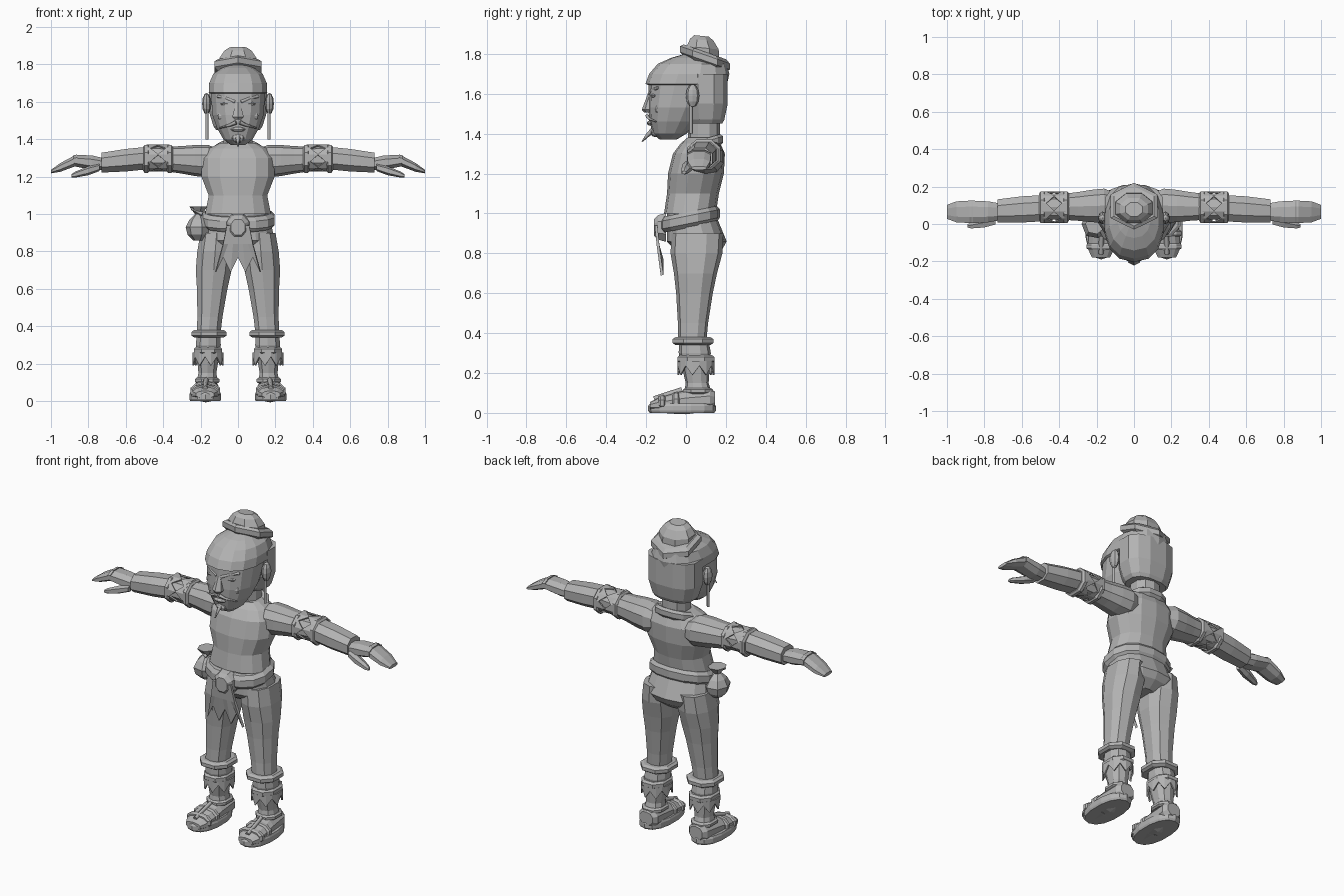
import bpy
import bmesh
import math

if "Cube" in bpy.data.objects:
    bpy.data.objects.remove(bpy.data.objects["Cube"])

# One plain grey for the whole figure
grey = bpy.data.materials.new("plain_grey")
grey.use_nodes = True
shade = [.45] * 3 + [1]
grey.diffuse_color = shade
grey.node_tree.nodes["Principled BSDF"].inputs["Base Color"].default_value = shade


def finish(name, data, mirror=False, thickness=None):
    """Link an object, colour it and add the modifiers it needs."""
    obj = bpy.data.objects.new(name, data)
    bpy.context.collection.objects.link(obj)
    data.materials.append(grey)
    if thickness:
        solid = obj.modifiers.new("thickness", "SOLIDIFY")
        solid.thickness = thickness
        solid.offset = 0
    if mirror:
        obj.modifiers.new("mirror", "MIRROR")
    return obj


def finish_mesh(bm, name, **options):
    bmesh.ops.recalc_face_normals(bm, faces=bm.faces[:])
    mesh = bpy.data.meshes.new(name)
    bm.to_mesh(mesh)
    bm.free()
    return finish(name, mesh, **options)


def place(axis, along, a, b):
    """Turn a station on an axis plus two cross coordinates into a point."""
    return {"x": (along, a, b), "y": (a, along, b), "z": (a, b, along)}[axis]


def squash(value, power):
    return math.copysign(abs(value) ** (2 / power), value)


def ring_points(axis, along, centre, wide, deep, sides, power=2, tilt=0):
    points = []
    for i in range(sides):
        angle = math.tau * (i + .5) / sides
        a = wide * squash(math.cos(angle), power)
        b = deep * squash(math.sin(angle), power)
        points.append(place(axis, along + tilt * b, centre[0] + a, centre[1] + b))
    return points


def bridge(bm, first, second):
    """Join two equal closed loops of vertices with quads."""
    for i, vert in enumerate(first):
        bm.faces.new((first[i - 1], vert, second[i], second[i - 1]))


def loft(name, axis, centre, rings, lean=(0, 0), aspect=1, sides=10, power=2.3, tilt=0, **options):
    """Skin rings of (station, width, optional depth) along a leaning line."""
    bm = bmesh.new()
    loops = []
    for along, wide, *deep in rings:
        travel = along - rings[0][0]
        middle = [c + slope * travel for c, slope in zip(centre, lean)]
        depth = deep[0] if deep else wide * aspect
        points = ring_points(axis, along, middle, wide, depth, sides, power, tilt)
        loops.append([bm.verts.new(p) for p in points])
    for low, high in zip(loops, loops[1:]):
        bridge(bm, low, high)
    bm.faces.new(loops[0])
    bm.faces.new(loops[-1])
    return finish_mesh(bm, name, **options)


def band(name, axis, centre, along, half, wide, deep, inset=.85, **options):
    """A bevelled belt of material around a part."""
    steps = ((-half, inset), (-half / 2, 1), (half / 2, 1), (half, inset))
    rings = [(along + step, wide * size, deep * size) for step, size in steps]
    return loft(name, axis, centre, rings, **options)


def fringe(name, axis, centre, along, tip, wide, deep, teeth):
    """A toothed strip reaching from a ring towards the tip station."""
    bm = bmesh.new()
    root = ring_points(axis, along, centre, wide, deep, teeth * 2)
    long = ring_points(axis, tip, centre, wide, deep, teeth * 2)
    short = ring_points(axis, (along * 2 + tip) / 3, centre, wide, deep, teeth * 2)
    edge = [long[i] if i % 2 else short[i] for i in range(teeth * 2)]
    bridge(bm, [bm.verts.new(p) for p in root], [bm.verts.new(p) for p in edge])
    return finish_mesh(bm, name, thickness=.008, mirror=True)


def ball(name, centre, radii, mirror=False):
    bm = bmesh.new()
    bmesh.ops.create_uvsphere(bm, u_segments=8, v_segments=6, radius=1)
    bmesh.ops.scale(bm, vec=radii, verts=bm.verts)
    bmesh.ops.translate(bm, vec=centre, verts=bm.verts)
    return finish_mesh(bm, name, mirror=mirror)


def strand(name, points, thick, taper=1, sides=(1, -1)):
    """A tapering rod through points, repeated on each listed side."""
    curve = bpy.data.curves.new(name, "CURVE")
    curve.dimensions = "3D"
    curve.bevel_depth = thick
    curve.bevel_resolution = 0
    curve.use_fill_caps = True
    for side in sides:
        spline = curve.splines.new("POLY")
        spline.points.add(len(points) - 1)
        for i, (x, y, z) in enumerate(points):
            spline.points[i].co = (side * x, y, z, 1)
            spline.points[i].radius = 1 + (taper - 1) * i / (len(points) - 1)
    return finish(name, curve)


# Torso, collar and neck
loft("shirt", "z", centre=(0, .02), lean=(0, .15), sides=14, rings=[
    (1, .18, .13), (1.1, .16, .13), (1.2, .2, .14), (1.3, .2, .13), (1.35, .16, .1), (1.38, .1, .07)])
band("collar", "z", centre=(0, .08), along=1.34, half=.03, wide=.13, deep=.11, sides=12, tilt=.3)
loft("neck", "z", centre=(0, .09), rings=[(1.3, .08), (1.5, .08)])

# Hips, belt, buckle and ragged front cloth
loft("trouser_seat", "z", centre=(0, .07), lean=(0, -.2), sides=14, rings=[
    (.78, .06), (.82, .16, .12), (.86, .2, .15), (1, .17, .12)])
band("belt", "z", centre=(0, .02), along=.97, half=.04, wide=.2, deep=.15, inset=.9, sides=14, tilt=.2)
loft("buckle", "y", centre=(0, .93), sides=8, aspect=1.1, rings=[(-.1, .07), (-.14, .06), (-.16, .04)])

cloth = bmesh.new()
rows = []
for i in range(7):
    across = i / 3 - 1
    hem = .77 if i % 2 else .69
    rows.append([cloth.verts.new(p) for p in (
        (across * .06, -.15, .94), (across * .08, -.14, .84), (across * .12, -.12, hem))])
for left, right in zip(rows, rows[1:]):
    for k in range(2):
        cloth.faces.new((left[k], right[k], right[k + 1], left[k + 1]))
finish_mesh(cloth, "front_cloth", thickness=.014)

# Tied pouch on the right hip
loft("hip_pouch", "z", centre=(-.21, 0), sides=7, aspect=1.1, rings=[
    (.86, .03), (.89, .06), (.93, .07), (.97, .05), (1, .02), (1.04, .05)])
strand("pouch_tie", [(-.19, -.03, 1), (-.25, -.02, 1.03)], thick=.012, taper=.6, sides=[1])

# Legs with knee and ankle bands
loft("thigh", "z", centre=(.158, .03), lean=(-.08, .05), aspect=1.08, mirror=True, rings=[
    (.35, .066), (.45, .07), (.6, .085), (.7, .1), (.8, .1, .13), (.9, .09, .13)])
loft("shin", "z", centre=(.165, .06), lean=(-.03, -.08), aspect=1.15, mirror=True, rings=[
    (.1, .06), (.15, .05), (.3, .07), (.36, .065)])
band("knee_band", "z", centre=(.155, .035), along=.36, half=.02, wide=.1, deep=.11, sides=8, mirror=True)
band("ankle_band", "z", centre=(.16, .05), along=.27, half=.02, wide=.08, deep=.1, sides=8, mirror=True)
fringe("ankle_fringe", "z", centre=(.16, .05), along=.26, tip=.19, wide=.08, deep=.09, teeth=8)

# Shoes with soles and crossing straps
band("shoe_sole", "z", centre=(.175, -.02), along=.023, half=.023, wide=.087, deep=.17,
     inset=.95, sides=14, mirror=True)
loft("shoe_upper", "y", centre=(.177, .035), lean=(-.03, .1), mirror=True, rings=[
    (-.18, .05, .02), (-.13, .075, .04), (0, .07, .06), (.12, .065, .055), (.145, .045, .04)])
for label, spot, height in (("toe_strap", -.12, .04), ("instep_strap", -.05, .055)):
    band(label, "y", centre=(.175, .05), along=spot, half=.018, wide=.083, deep=height, mirror=True)
strand("middle_strap", [(.176, -.16, .07), (.175, -.1, .09), (.17, -.02, .115)], thick=.014)
band("shoe_cuff", "z", centre=(.165, .06), along=.11, half=.015, wide=.07, deep=.08, sides=8, mirror=True)

# Arms, trimmed sleeves and cuffs
loft("sleeve", "x", centre=(.1, 1.28), lean=(-.03, .05), aspect=.92, mirror=True, rings=[
    (.1, .07), (.16, .095), (.23, .09), (.3, .08), (.4, .07), (.5, .07)])
for label, spot, tip in (("upper_arm_band", .365, .43), ("elbow_band", .49, .425)):
    band(label, "x", centre=(.09, 1.295), along=spot, half=.018, wide=.09, deep=.08, sides=8, mirror=True)
    fringe(label + "_trim", "x", centre=(.09, 1.3), along=spot, tip=tip, wide=.083, deep=.07, teeth=6)
loft("forearm_wrap", "x", centre=(.085, 1.3), lean=(-.06, -.1), aspect=.86, sides=8, mirror=True, rings=[
    (.48, .075), (.6, .075), (.73, .066)])

# Mitten hands with drooping fingers and hooked thumbs
loft("palm", "x", centre=(.065, 1.265), lean=(0, .12), aspect=.7, sides=8, mirror=True, rings=[
    (.7, .045), (.78, .06), (.88, .065, .032)])
loft("fingers", "x", centre=(.065, 1.29), lean=(0, -.45), sides=8, mirror=True, rings=[
    (.86, .065, .033), (.95, .06, .025), (1, .04, .01)])
loft("thumb", "x", centre=(.02, 1.25), lean=(-.2, -.3), aspect=.8, sides=6, mirror=True, rings=[
    (.74, .025), (.8, .03), (.87, .02), (.89, .01)])

# Face
loft("face", "z", centre=(0, -.09), lean=(0, .3), aspect=1.05, sides=14, rings=[
    (1.37, .04), (1.4, .08), (1.46, .115), (1.53, .14), (1.68, .15, .19)])
loft("nose", "z", centre=(0, -.19), lean=(0, .2), sides=6, rings=[
    (1.505, .02), (1.52, .035), (1.6, .012, .02)])
ball("eye", centre=(.06, -.158, 1.59), radii=(.034, .02, .012), mirror=True)
ball("cheek", centre=(.085, -.13, 1.525), radii=[.03] * 3, mirror=True)
ball("lips", centre=(0, -.177, 1.453), radii=(.04, .02, .013))
ball("chin", centre=(0, -.15, 1.407), radii=(.04, .03, .025))
strand("eyebrow", [(.015, -.18, 1.6), (.06, -.17, 1.62), (.11, -.14, 1.63)], thick=.013, taper=.6)
strand("moustache", [(.01, -.195, 1.49), (.045, -.185, 1.475), (.1, -.15, 1.46)], thick=.012, taper=.3)
strand("goatee", [(0, -.16, 1.42), (0, -.19, 1.395), (0, -.22, 1.36)], thick=.017, taper=.2, sides=[1])

# Hair, ears and earrings
loft("hair_crown", "z", centre=(0, 0), lean=(0, .3), aspect=1.28, sides=14, rings=[
    (1.645, .15), (1.65, .16), (1.7, .157), (1.75, .135), (1.78, .09), (1.8, .04)])
loft("hair_back", "z", centre=(0, .1), aspect=.7, sides=12, power=2.6, rings=[
    (1.45, .12), (1.47, .135), (1.55, .16), (1.7, .16)])
ball("ear", centre=(.168, .033, 1.59), radii=(.024, .034, .058), mirror=True)
strand("earring", [(.166, .025, 1.54), (.166, .025, 1.4)], thick=.009)

# Hexagonal topknot base and bun
band("topknot_base", "z", centre=(0, .095), along=1.78, half=.03, wide=.145, deep=.125,
     sides=6, power=2, tilt=-.35)
loft("topknot", "z", centre=(0, .09), lean=(0, -.1), aspect=.8, sides=8, power=2, tilt=-.1, rings=[
    (1.77, .105), (1.83, .108), (1.87, .08), (1.89, .05)])
